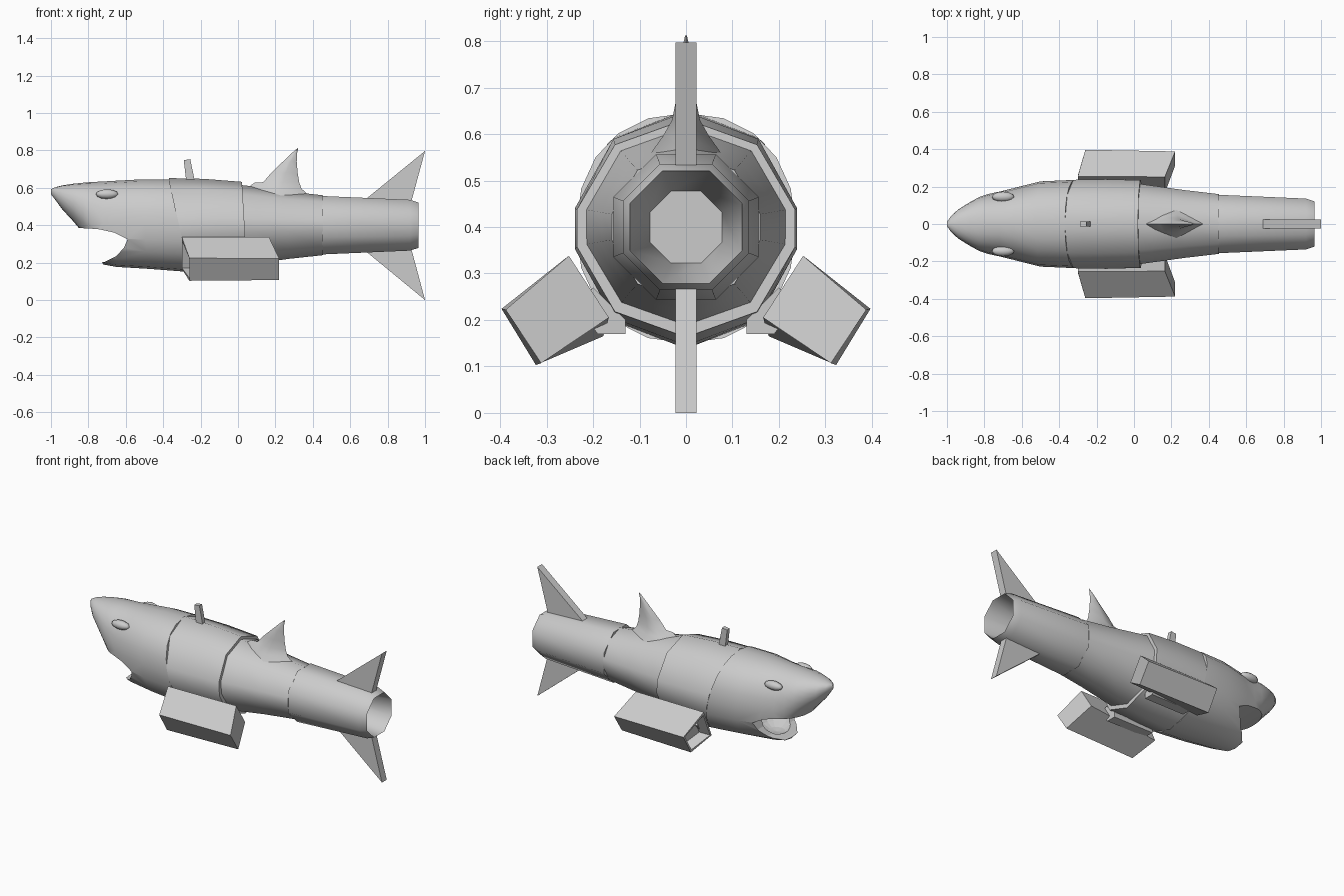
import bpy, bmesh, math

if "Cube" in bpy.data.objects:
    bpy.data.objects.remove(bpy.data.objects["Cube"])

def make(name, verts, faces):
    me = bpy.data.meshes.new(name)
    bm = bmesh.new()
    vs = [bm.verts.new(v) for v in verts]
    for f in faces:
        bm.faces.new([vs[i] for i in f])
    bmesh.ops.recalc_face_normals(bm, faces=bm.faces)
    bm.to_mesh(me)
    bm.free()
    ob = bpy.data.objects.new(name, me)
    bpy.context.collection.objects.link(ob)
    return ob

def skin(name, rings):
    """Closed skin over equal-length rings of points."""
    n = len(rings[0])
    verts = [p for r in rings for p in r]
    faces = [(i*n+j, i*n+(j+1) % n, (i+1)*n+(j+1) % n, (i+1)*n+j)
             for i in range(len(rings)-1) for j in range(n)]
    faces += [tuple(range(n)), tuple(range((len(rings)-1)*n, len(rings)*n))]
    return make(name, verts, faces)

def hull(name, sections, angles, power=2.0):
    """Loft along x; section = x, z_top, z_bottom, half_width, slant."""
    rings = []
    for x, zt, zb, w, slant in sections:
        ring = []
        for a in angles:
            c, s = math.cos(math.radians(a)), math.sin(math.radians(a))
            y = w * math.copysign(abs(c)**(2/power), c)
            z = (zt+zb)/2 + (zt-zb)/2 * math.copysign(abs(s)**(2/power), s)
            ring.append((x + slant*(0.4-z), y, z))
        rings.append(ring)
    return skin(name, rings)

def plate(name, outline, t):
    """Side outline in x,z extruded across y."""
    return skin(name, [[(x, y, z) for x, z in outline] for y in (-t, t)])

def cut(target, cutter):
    cutter.hide_render = True
    cutter.display_type = 'WIRE'
    m = target.modifiers.new('cut', 'BOOLEAN')
    m.operation, m.solver, m.object = 'DIFFERENCE', 'EXACT', cutter

def ellipsoid(name, loc, size, seg=16):
    me = bpy.data.meshes.new(name)
    bm = bmesh.new()
    bmesh.ops.create_uvsphere(bm, u_segments=seg, v_segments=seg//2, radius=1)
    bm.to_mesh(me)
    bm.free()
    ob = bpy.data.objects.new(name, me)
    ob.location, ob.scale = loc, size
    bpy.context.collection.objects.link(ob)
    return ob

ten = [10, 50, 90, 130, 170, 190, 230, 270, 310, 350]
eight = [22.5 + 45*i for i in range(8)]
twenty = [18*i for i in range(20)]

# Head with open mouth
head = hull('head', [
    (-1.0, .592, .565, .012, 0), (-.98, .602, .54, .04, 0),
    (-.94, .613, .485, .078, 0), (-.88, .622, .42, .115, 0),
    (-.83, .627, .36, .143, 0), (-.78, .631, .28, .16, 0),
    (-.72, .634, .19, .173, 0), (-.65, .638, .177, .19, 0),
    (-.5, .645, .167, .228, .08), (-.315, .645, .15, .236, .22)],
    twenty, 2.2)
mouth = plate('mouth_cutter', [
    (-1.1, .35), (-.87, .385), (-.8, .383), (-.74, .378), (-.66, .36),
    (-.59, .325), (-.61, .28), (-.65, .235), (-.71, .205), (-.8, .185),
    (-1.1, .1)], .4)
cut(head, mouth)
throat = ellipsoid('throat_cutter', (-.62, 0, .29), (.13, .12, .085))
cut(head, throat)

# Eyes
for s, side in ((1, 'left'), (-1, 'right')):
    ellipsoid('eye_' + side, (-.7, s*.145, .566), (.06, .028, .026), 12)

# Body sections
hull('middle_body', [(-.315, .652, .138, .24, .22), (-.15, .648, .145, .243, .14),
                     (.035, .632, .163, .238, .06)], ten)
hull('rear_body', [(0, .617, .183, .222, 0), (.1, .605, .195, .208, 0),
                   (.27, .58, .22, .184, 0), (.455, .56, .24, .162, 0)], ten)

# Hollow tail tube
hull('tail_tube', [(x, .4+r, .4-r, r, 0) for x, r in
                   ((.45, .169), (.92, .147), (.965, .131), (.955, .128), (.55, .084))], eight)

# Tail fins
plate('upper_tail_fin', [(.69, .545), (1, .797), (.925, .52), (.69, .53)], .023)
plate('lower_tail_fin', [(.69, .255), (1, 0), (.925, .28), (.69, .27)], .023)

# Dorsal fin: lens sections stacked in z
fin = []
for z, x0, x1, t in ((.56, .04, .38, .075), (.595, .09, .34, .05), (.63, .135, .327, .03),
                     (.68, .178, .319, .02), (.74, .24, .314, .014),
                     (.785, .287, .316, .008), (.812, .318, .322, .002)):
    xm = x0 + (x1-x0)*.55
    drop = .055 if z < .6 else 0
    fin.append([(x0, 0, z+drop*.6), ((x0+xm)/2, t*.75, z), (xm, t, z), (x1, 0, z),
                (xm, -t, z), ((x0+xm)/2, -t*.75, z)])
skin('dorsal_fin', fin)

# Small mast on the back
plate('mast', [(-.275, .62), (-.29, .748), (-.255, .753), (-.228, .62)], .013)

# Side pods with recessed front intakes, and their pylons
def blend(ring, k, dx):
    c = [sum(p[i] for p in ring)/4 for i in range(3)]
    return [(p[0]+dx, c[1]+(p[1]-c[1])*k, c[2]+(p[2]-c[2])*k) for p in ring]

for s, side in ((1, 'left'), (-1, 'right')):
    front = [(-.3, s*.255, .336), (-.26, s*.397, .224), (-.26, s*.323, .103), (-.3, s*.178, .165)]
    back = [(.165, s*.252, .338), (.22, s*.388, .222), (.22, s*.312, .107), (.165, s*.166, .205)]
    skin('pod_' + side, [blend(front, .8, .07), blend(front, .86, 0), front, back])
    skin('pylon_' + side, [[(x, s*y, z) for y, z in
         ((.13, .2), (.2, .27), (.235, .23), (.19, .17), (.13, .17))] for x in (-.24, .03)])

# Shading
for ob in bpy.data.objects:
    ob.select_set(not ob.hide_render)
bpy.context.view_layer.objects.active = head
bpy.ops.object.shade_smooth_by_angle(angle=math.radians(50))
